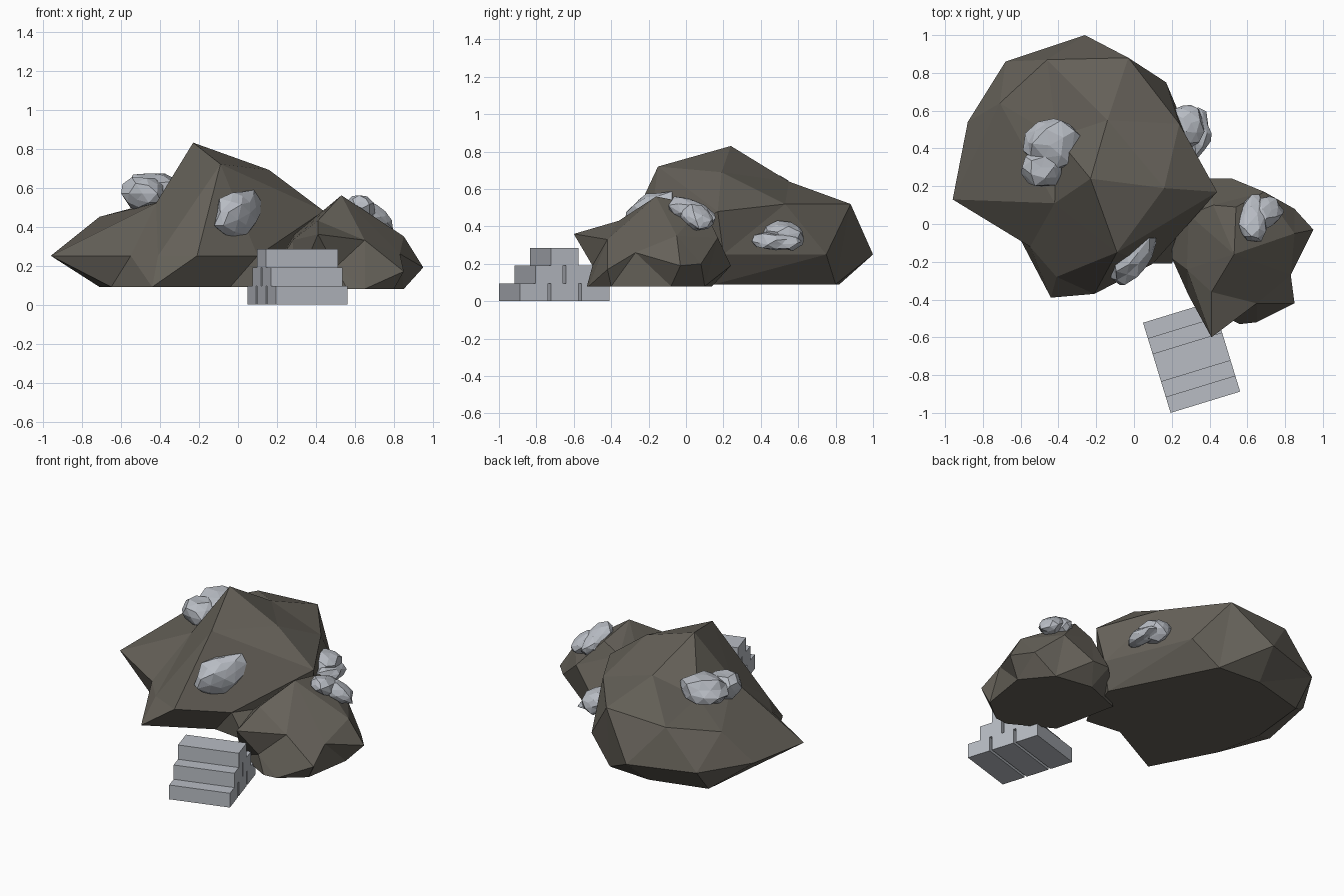
import bpy
import bmesh
import math
import random
from mathutils import Vector, Euler

default_cube = bpy.data.objects.get("Cube")
if default_cube:
    bpy.data.objects.remove(default_cube, do_unlink=True)


def make_material(name, colour):
    material = bpy.data.materials.new(name)
    material.use_nodes = True
    material.diffuse_color = (*colour, 1)
    shader = material.node_tree.nodes["Principled BSDF"]
    shader.inputs["Base Color"].default_value = (*colour, 1)
    shader.inputs["Roughness"].default_value = 0.9
    return material


earth_brown = make_material("earth brown", (0.13, 0.119, 0.099))
stone_grey = make_material("stone grey", (0.48, 0.505, 0.55))


def add_object(name, bm, material):
    bmesh.ops.recalc_face_normals(bm, faces=bm.faces[:])
    mesh = bpy.data.meshes.new(name)
    bm.to_mesh(mesh)
    bm.free()
    mesh.materials.append(material)
    obj = bpy.data.objects.new(name, mesh)
    bpy.context.collection.objects.link(obj)
    return obj


def faceted_boulder(name, centre, base_height, base, corners):
    """Wrap corner points (in hundredths) with triangles as seen from the centre."""
    points = [Vector((x / 100, y / 100, base_height)) for x, y in base]
    points += [Vector(corner) / 100 for corner in corners]
    centre = Vector(centre)
    bm = bmesh.new()
    placed = [(bm.verts.new((point - centre).normalized()), point) for point in points]
    bmesh.ops.convex_hull(bm, input=bm.verts[:])
    for vert, point in placed:
        vert.co = point
    return add_object(name, bm, earth_brown)


# Large hill
hill_base = [(-71, 33), (-65, 1), (-44, -39), (-4, -18), (20, -21), (33, 15),
             (0, 80), (-30, 82), (-67, 72)]
hill_corners = [
    # widest rim
    (-96, 13, 25), (-88, 54, 25), (-68, 86, 25), (-26, 100, 25), (17, 75, 25),
    (40, 20, 25), (10, -21, 25), (-21, -37, 25), (-41, -28, 25), (-55, -12, 25),
    # shoulders
    (-71, 64, 45), (-46, 87, 50), (-3, 88, 52), (24, 53, 52), (44, 17, 48),
    (-42, 11, 52), (-41, 46, 53),
    # crest
    (-14, 55, 64), (16, 19, 69), (-9, -15, 72), (-23, 24, 83),
]
faceted_boulder("large_hill", (-0.22, 0.25, 0.36), 0.09, hill_base, hill_corners)

# Small hill
mound_base = [(26, -25), (29, -38), (56, -53), (65, -52), (80, -40), (85, -8),
              (70, 10), (45, 14), (20, 4)]
mound_corners = [
    # widest rim
    (20, -18, 20), (41, -60, 36), (50, -50, 19), (85, -42, 17), (83, -27, 26),
    (95, -3, 19), (85, 8, 20), (69, 17, 34), (52, 24, 19), (40, 24, 19),
    # shoulders
    (29, 5, 36), (28, -24, 33), (41, -36, 43), (65, -42, 33), (85, -5, 35),
    (42, 10, 45),
    # crest
    (53, -16, 56), (54, 9, 51),
]
faceted_boulder("small_hill", (0.55, -0.13, 0.27), 0.08, mound_base, mound_corners)


def rough_rock(name, centre, radii, turn, seed):
    """Jittered low-poly sphere, scaled and turned."""
    rng = random.Random(seed)
    rotation = Euler([math.radians(angle) for angle in turn])
    bm = bmesh.new()
    bmesh.ops.create_icosphere(bm, subdivisions=2, radius=1)
    for vert in bm.verts:
        spot = vert.co * rng.uniform(0.8, 1.1)
        spot = Vector([part * radius for part, radius in zip(spot, radii)])
        spot.rotate(rotation)
        vert.co = spot + Vector(centre)
    return add_object(name, bm, stone_grey)


# Rocks resting on the hills
rough_rock("ridge_rock_large", (-0.44, 0.42, 0.58), (0.16, 0.16, 0.1), (0, -5, 30), 1)
rough_rock("ridge_rock_small", (-0.49, 0.30, 0.57), (0.12, 0.11, 0.09), (0, 0, 0), 2)
rough_rock("front_rock", (0, -0.18, 0.47), (0.17, 0.09, 0.12), (0, -22, 52), 3)
rough_rock("back_rock_upper", (0.28, 0.53, 0.35), (0.09, 0.12, 0.08), (0, 20, 15), 4)
rough_rock("back_rock_lower", (0.34, 0.48, 0.32), (0.07, 0.13, 0.05), (0, 15, 0), 5)
rough_rock("mound_rock_upper", (0.63, 0.03, 0.48), (0.08, 0.15, 0.06), (-25, 20, -10), 6)
rough_rock("mound_rock_lower", (0.70, 0.06, 0.45), (0.11, 0.09, 0.06), (0, 35, 25), 7)

# Stepped pile of long blocks: three, two, one
pile_centre = Vector((0.305, -0.705, 0))
pile_turn = Euler((0, 0, math.radians(17)))
block_size = Vector((0.385, 0.155, 0.095))
pitch = 0.172
for layer in range(3):
    count = 3 - layer
    for index in range(count):
        bm = bmesh.new()
        bmesh.ops.create_cube(bm, size=1)
        offset = Vector((0, (index - (count - 1) / 2) * pitch,
                         (layer + 0.5) * block_size.z))
        for vert in bm.verts:
            spot = Vector([part * size for part, size in zip(vert.co, block_size)])
            spot += offset
            spot.rotate(pile_turn)
            vert.co = spot + pile_centre
        add_object(f"step_block_{layer + 1}_{index + 1}", bm, stone_grey)
